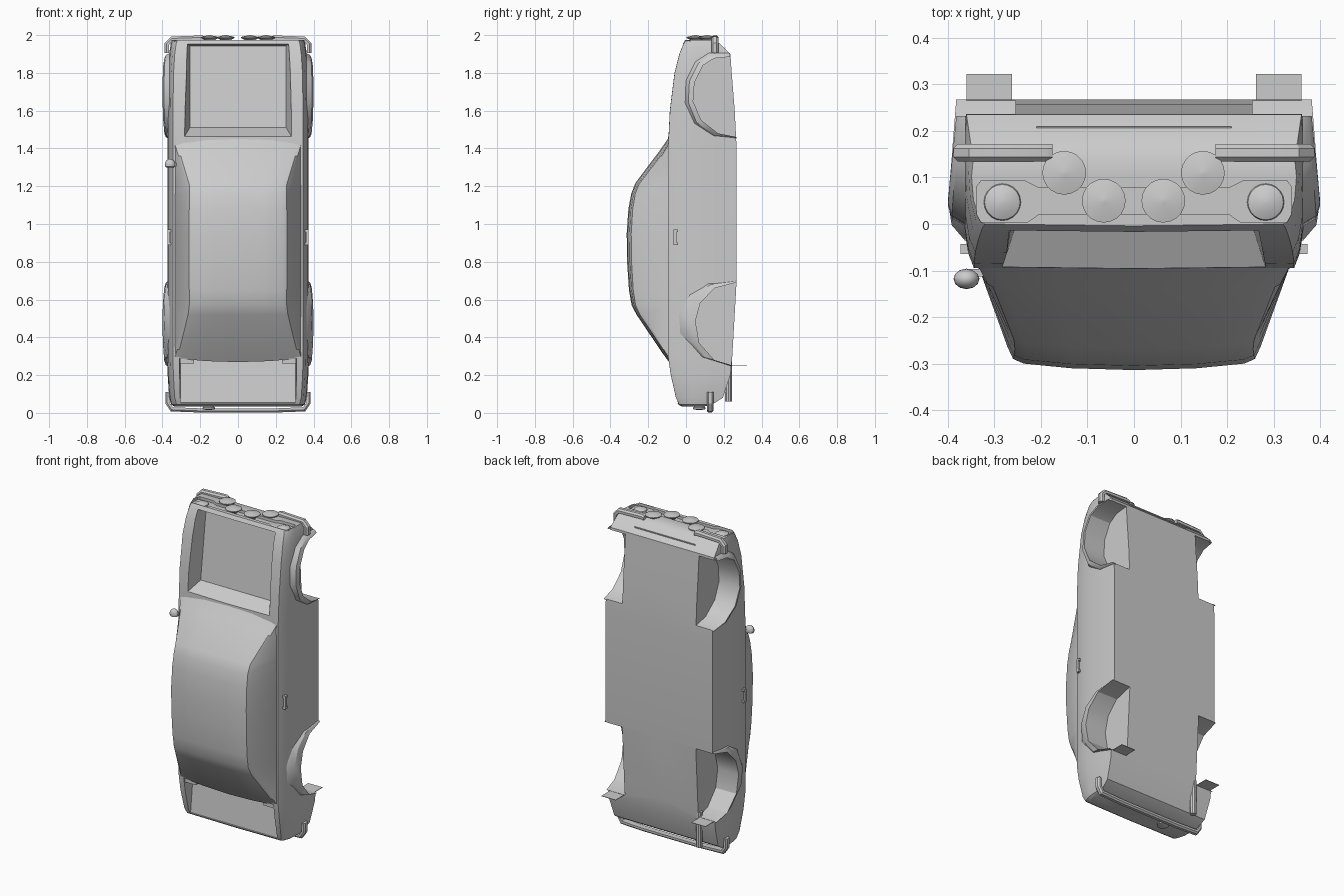
import bpy, bmesh, math
from mathutils import Matrix, Vector

if "Cube" in bpy.data.objects:
    bpy.data.objects.remove(bpy.data.objects["Cube"])

paint = bpy.data.materials.new("plain_grey")
paint.diffuse_color = (0.6, 0.6, 0.6, 1)
paint.use_nodes = True
paint.node_tree.nodes["Principled BSDF"].inputs["Base Color"].default_value = paint.diffuse_color


def finish(name, bm, angle=30):
    bmesh.ops.recalc_face_normals(bm, faces=bm.faces)
    me = bpy.data.meshes.new(name)
    bm.to_mesh(me)
    bm.free()
    ob = bpy.data.objects.new(name, me)
    bpy.context.collection.objects.link(ob)
    me.materials.append(paint)
    smooth(ob, angle)
    return ob


def smooth(ob, angle=30):
    bpy.ops.object.select_all(action='DESELECT')
    ob.select_set(True)
    bpy.context.view_layer.objects.active = ob
    bpy.ops.object.shade_smooth_by_angle(angle=math.radians(angle))


def loft(name, rings, closed=True, caps=True, angle=30):
    bm = bmesh.new()
    vs = [[bm.verts.new(p) for p in r] for r in rings]
    n = len(rings[0])
    for a, b in zip(vs, vs[1:]):
        for i in range(n if closed else n - 1):
            j = (i + 1) % n
            bm.faces.new((a[i], a[j], b[j], b[i]))
    if caps:
        bm.faces.new(vs[0])
        bm.faces.new(vs[-1])
    return finish(name, bm, angle)


def box(name, c, s):
    x, y, z = (v / 2 for v in s)
    r = [(-x, -y), (x, -y), (x, y), (-x, y)]
    return loft(name, [[(c[0] + a, c[1] + b, c[2] + k) for a, b in r] for k in (-z, z)])


def cut(target, cutter):
    m = target.modifiers.new("cut", 'BOOLEAN')
    m.operation = 'DIFFERENCE'
    m.solver = 'EXACT'
    m.object = cutter
    bpy.ops.object.select_all(action='DESELECT')
    target.select_set(True)
    bpy.context.view_layer.objects.active = target
    bpy.ops.object.modifier_apply(modifier=m.name)
    bpy.data.objects.remove(cutter)


def mirror_ring(half, z):
    # half outline runs from top centre to bottom centre
    return [(x, y, z) for x, y in half] + [(-x, y, z) for x, y in reversed(half) if x > 0]


# lower body: (z, top y, bottom y, half width)
stations = [(0.035, -0.02, 0.10, 0.335), (0.045, -0.037, 0.14, 0.35), (0.08, -0.053, 0.195, 0.36),
            (0.2, -0.08, 0.235, 0.368), (0.3, -0.095, 0.245, 0.37), (0.7, -0.095, 0.268, 0.37),
            (1.4, -0.095, 0.268, 0.37), (1.6, -0.085, 0.258, 0.37), (1.8, -0.06, 0.242, 0.367),
            (1.9, -0.035, 0.235, 0.36), (1.955, -0.012, 0.18, 0.352), (1.975, 0.0, 0.145, 0.345)]
rings = []
for z, t, b, w in stations:
    h = b - t
    rings.append(mirror_ring([(0, t - 0.004), (0.93 * w, t), (0.965 * w, t + 0.1 * h),
                              (w, t + 0.35 * h), (1.012 * w, t + 0.7 * h), (w, b), (0, b)], z))
body = loft("lower_body", rings)

# wheel openings and flares as (y, z) outlines
front_open = [(0.268, 1.46), (0.17, 1.48), (0.08, 1.55), (0.038, 1.65), (0.045, 1.75),
              (0.09, 1.84), (0.15, 1.877), (0.232, 1.885)]
front_out = [(0.268, 1.453), (0.14, 1.463), (0.04, 1.53), (-0.005, 1.64), (0.0, 1.76),
             (0.05, 1.86), (0.12, 1.905), (0.232, 1.905)]
rear_open = [(0.266, 0.69), (0.15, 0.66), (0.075, 0.58), (0.05, 0.485), (0.07, 0.37),
             (0.15, 0.28), (0.24, 0.253)]
rear_out = [(0.266, 0.70), (0.11, 0.69), (0.015, 0.63), (-0.037, 0.52), (-0.03, 0.42),
            (0.07, 0.30), (0.24, 0.245)]
for s, side in ((-1, "left"), (1, "right")):
    for end, op, out in (("front", front_open, front_out), ("rear", rear_open, rear_out)):
        poly = [(0.4, op[0][1])] + op + [(0.4, op[-1][1])]
        cut(body, loft("well_cutter", [[(s * x, y, z) for y, z in poly] for x in (0.255, 0.5)]))
        n = len(op) - 1
        strips = []
        for i, (a, b) in enumerate(zip(out, op)):
            bulge = 0.01 + 0.018 * math.sin(math.pi * i / n)
            m = (a[0] * 0.6 + b[0] * 0.4, a[1] * 0.6 + b[1] * 0.4)
            strips.append([(s * 0.362, *a), (s * (0.364 + bulge), *m),
                           (s * (0.372 + bulge), *b), (s * 0.36, *b)])
        loft(end + "_flare_" + side, strips, closed=False, caps=False)


def bay(z0, z1, x, inset, top, f0, f1, iz0, iz1):
    # tapered cutter: mouth above the body, sloped floor
    mouth = [(-x, top, z0), (x, top, z0), (x, top, z1), (-x, top, z1)]
    xi = x - inset
    floor = [(-xi, f0, z0 + iz0), (xi, f0, z0 + iz0), (xi, f1, z1 - iz1), (-xi, f1, z1 - iz1)]
    return loft("bay_cutter", [mouth, floor])


# open engine bay and boot
cut(body, bay(1.46, 1.965, 0.285, 0.03, -0.1, -0.005, 0.05, 0.05, 0.022))
cut(body, bay(0.05, 0.29, 0.312, 0.008, -0.11, -0.035, -0.01, 0.004, 0.01))

# sunken grille, widened at the headlights
g = [(0.0, 0.02), (0.21, 0.02), (0.235, 0.003), (0.335, 0.003), (0.345, 0.02),
     (0.345, 0.08), (0.335, 0.093), (0.24, 0.093), (0.21, 0.078), (0.0, 0.078)]
g = g + [(-x, y) for x, y in reversed(g[1:-1])]
cut(body, loft("grille_cutter", [[(x * 0.98, y, z) for x, y in g] for z in (1.958, 2.1)]))
smooth(body)

# cabin: (z, roof y, roof edge x)
cabin = [(0.29, -0.09, 0.335), (0.335, -0.125, 0.322), (0.52, -0.262, 0.276), (0.57, -0.288, 0.27),
         (0.65, -0.302, 0.27), (0.8, -0.312, 0.272), (0.95, -0.314, 0.272), (1.08, -0.305, 0.27),
         (1.16, -0.29, 0.268), (1.21, -0.268, 0.27), (1.36, -0.14, 0.315), (1.425, -0.09, 0.335)]
rings = []
for z, t, x in cabin:
    k = (-0.09 - t) / 0.224
    bow = 0.035 * (1 - k)       # glass bases bow outward at the centre
    d = bow if z > 1.2 else (-0.6 * bow if z < 0.5 else 0)
    half = [(0, t, d), (x * 0.5, t + 0.004 * k, d * 0.75), (x - 0.035, t + 0.014 * k, d * 0.2),
            (x - 0.012, t + 0.024 * k, 0), (x, t + 0.05 * k, 0), (0.338, -0.082, 0), (0.338, -0.05, 0)]
    rings.append([(a, b, z + c) for a, b, c in half] +
                 [(-a, b, z + c) for a, b, c in reversed(half[1:])])
loft("cabin", rings, angle=25)


def sweep(name, path, ry, rd):
    # bumper bar: path of (x, z) and outward normals, chamfered section
    sec = [(-ry, 0), (-ry, rd * 0.6), (-ry * 0.5, rd), (ry * 0.5, rd), (ry, rd * 0.6), (ry, 0)]
    return loft(name, [[(x + nx * d, y0 + a, z + nz * d) for a, d in sec]
                       for x, z, nx, nz, y0 in path])


# front bumper halves and full rear bumper
for s, side in ((-1, "left"), (1, "right")):
    sweep("front_bumper_" + side, [(s * 0.175, 1.968, 0, 1, 0.153), (s * 0.19, 1.972, 0, 1.1, 0.153),
          (s * 0.345, 1.968, s * 0.4, 1, 0.153), (s * 0.364, 1.95, s, 0.3, 0.153),
          (s * 0.364, 1.905, s, 0, 0.153)], 0.019, 0.024)
    sweep("rear_bumper_end_" + side, [(s * 0.345, 0.03, s * 0.5, -1, 0.128),
          (s * 0.362, 0.055, s, -0.2, 0.128), (s * 0.362, 0.11, s, 0, 0.128)], 0.018, 0.022)
sweep("rear_bumper", [(-0.345, 0.03, -0.5, -1, 0.128), (-0.2, 0.024, 0, -1, 0.128),
                      (0.2, 0.024, 0, -1, 0.128), (0.345, 0.03, 0.5, -1, 0.128)], 0.018, 0.022)


def lathe(name, c, prof, n=20, sy=1.0):
    return loft(name, [[(c[0] + r * math.cos(2 * math.pi * i / n),
                         c[1] + sy * r * math.sin(2 * math.pi * i / n), c[2] + h)
                        for i in range(n)] for r, h in prof])


# four driving lamps, two headlights, one rear fog lamp
for x, y in ((-0.15, 0.11), (-0.065, 0.05), (0.063, 0.05), (0.148, 0.11)):
    lathe("driving_lamp", (x, y, 1.976), [(0.015, -0.02), (0.03, 0), (0.047, 0.009), (0.047, 0.014), (0.004, 0.024)])
for s in (-1, 1):
    lathe("headlight", (s * 0.283, 0.047, 1.957), [(0.042, -0.005), (0.038, 0.006), (0.022, 0.013), (0.004, 0.016)])
lathe("rear_fog_lamp", (-0.155, 0.07, 0.022), [(0.015, 0.02), (0.034, 0.006), (0.034, -0.002), (0.004, -0.008)])

# apron crease strip under the nose
box("apron_strip", (0, 0.208, 1.931), (0.42, 0.004, 0.006))

# exhaust, mud flaps, boot hinges, door handles
lathe("exhaust", (-0.25, 0.225, 0.06), [(0.019, 0.0), (0.019, 0.22)], 10)
for s in (-1, 1):
    box("mud_flap", (s * 0.311, 0.273, 0.25), (0.098, 0.098, 0.003))
    box("boot_hinge", (s * 0.27, -0.06, 0.275), (0.075, 0.05, 0.028))
    box("door_handle", (s * 0.367, -0.058, 0.93), (0.012, 0.014, 0.08))
    for z in (0.895, 0.965):
        box("handle_mount", (s * 0.36, -0.054, z), (0.026, 0.022, 0.014))

# single door mirror
bm = bmesh.new()
bmesh.ops.create_uvsphere(bm, u_segments=12, v_segments=8, radius=1,
                          matrix=Matrix.Translation((-0.36, -0.118, 1.315)) @ Matrix.Diagonal((0.028, 0.022, 0.03, 1)))
for v in bm.verts:
    v.co.z = max(v.co.z, 1.3)
finish("door_mirror", bm)
loft("mirror_arm", [[(-0.345 + dx, -0.105 + dy, 1.315 + dz) for dy, dz in ((-.008, -.008), (.008, -.008), (.008, .008), (-.008, .008))]
                    for dx, dy0 in ((-0.01, 0), (0.02, 0))])
